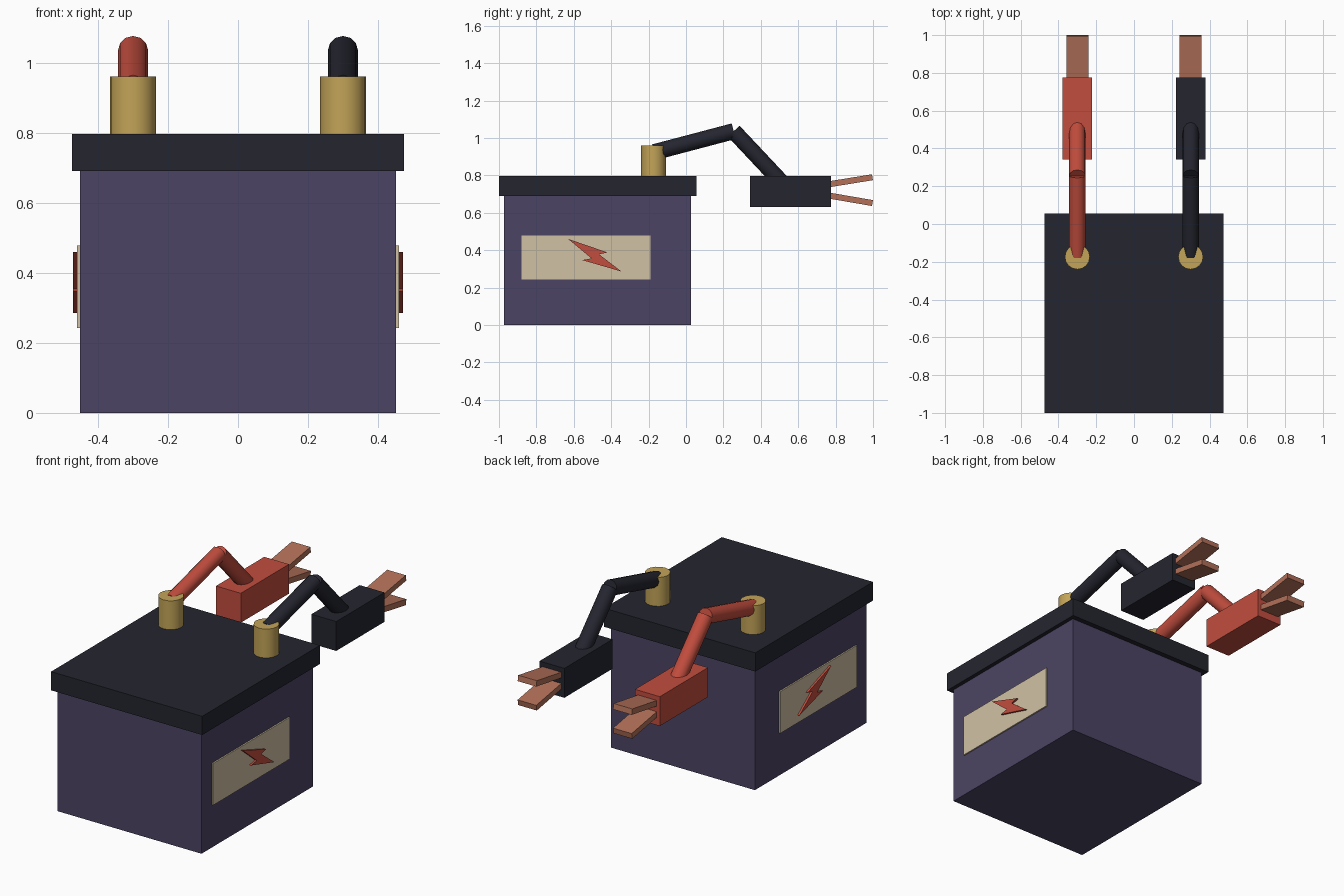
import bpy, bmesh, math
from mathutils import Vector

if "Cube" in bpy.data.objects:
    bpy.data.objects.remove(bpy.data.objects["Cube"], do_unlink=True)


def make_material(name, rgb):
    linear = [((c / 255 + 0.055) / 1.055) ** 2.4 for c in rgb]
    mat = bpy.data.materials.new(name)
    mat.use_nodes = True
    mat.diffuse_color = (*linear, 1)
    mat.node_tree.nodes["Principled BSDF"].inputs["Base Color"].default_value = (*linear, 1)
    return mat


PURPLE = make_material("case purple", (75, 68, 99))
BLACK = make_material("dark plastic", (36, 37, 47))
RED = make_material("red plastic", (194, 77, 62))
GOLD = make_material("brass", (195, 164, 88))
COPPER = make_material("copper", (178, 112, 89))
CREAM = make_material("label cream", (208, 193, 164))


def finish(name, bm, mat, smooth=False):
    bmesh.ops.recalc_face_normals(bm, faces=bm.faces)
    mesh = bpy.data.meshes.new(name)
    bm.to_mesh(mesh)
    bm.free()
    mesh.materials.append(mat)
    obj = bpy.data.objects.new(name, mesh)
    bpy.context.collection.objects.link(obj)
    if smooth:
        bpy.ops.object.select_all(action='DESELECT')
        obj.select_set(True)
        bpy.context.view_layer.objects.active = obj
        bpy.ops.object.shade_smooth_by_angle(angle=math.radians(40))
    return obj


def box(name, low, high, mat):
    low, high = Vector(low), Vector(high)
    bm = bmesh.new()
    bmesh.ops.create_cube(bm, size=1)
    bmesh.ops.scale(bm, vec=high - low, verts=bm.verts)
    bmesh.ops.translate(bm, vec=(low + high) / 2, verts=bm.verts)
    return finish(name, bm, mat)


def rod(name, start, end, radius, sides, mat):
    start, end = Vector(start), Vector(end)
    axis = end - start
    bm = bmesh.new()
    bmesh.ops.create_cone(bm, cap_ends=True, segments=sides, radius1=radius,
                          radius2=radius, depth=axis.length)
    obj = finish(name, bm, mat, smooth=True)
    obj.location = (start + end) / 2
    obj.rotation_euler = axis.to_track_quat('Z', 'Y').to_euler()
    return obj


def side_plate(name, points, x0, x1, mat):
    """Extrude a y-z outline between two x positions."""
    bm = bmesh.new()
    face = bm.faces.new([bm.verts.new((x0, y, z)) for y, z in points])
    new = bmesh.ops.extrude_face_region(bm, geom=[face])["geom"]
    verts = [v for v in new if isinstance(v, bmesh.types.BMVert)]
    bmesh.ops.translate(bm, vec=(x1 - x0, 0, 0), verts=verts)
    return finish(name, bm, mat)


def prong(name, x, start, end, mat):
    """Flat copper jaw running between two y-z points."""
    start, end = Vector((x, *start)), Vector((x, *end))
    axis = end - start
    bm = bmesh.new()
    bmesh.ops.create_cube(bm, size=1)
    bmesh.ops.scale(bm, vec=(0.117, axis.length, 0.032), verts=bm.verts)
    obj = finish(name, bm, mat)
    obj.location = (start + end) / 2
    obj.rotation_euler.x = math.atan2(axis.z, axis.y)
    return obj


# Case and overhanging lid
box("case", (-0.452, -0.973, 0), (0.452, 0.027, 0.7), PURPLE)
box("lid", (-0.475, -1, 0.691), (0.475, 0.056, 0.797), BLACK)

BOLT = [(-0.63, 0.46), (-0.42, 0.388), (-0.465, 0.378),
        (-0.345, 0.286), (-0.555, 0.347), (-0.505, 0.356)]
LABEL = [(-0.88, 0.242), (-0.19, 0.242), (-0.19, 0.479), (-0.88, 0.479)]

for side, s, plastic in (("left", 1, BLACK), ("right", -1, RED)):
    x = 0.3 * s
    # Side label with raised bolt sign
    side_plate(side + "_label", LABEL, 0.45 * s, 0.46 * s, CREAM)
    side_plate(side + "_bolt", BOLT, 0.455 * s, 0.471 * s, RED)

    # Terminal post and bent cable
    rod(side + "_terminal", (x, -0.174, 0.79), (x, -0.174, 0.961), 0.066, 16, GOLD)
    knee = (x, 0.255, 1.036)
    rod(side + "_upper_cable", (x, -0.17, 0.924), knee, 0.043, 12, plastic)
    rod(side + "_lower_cable", knee, (x, 0.535, 0.738), 0.043, 12, plastic)

    # Clamp with two spread jaws
    box(side + "_clamp", (x - 0.078, 0.342, 0.63), (x + 0.078, 0.775, 0.797), plastic)
    prong(side + "_upper_jaw", x, (0.7, 0.742), (0.997, 0.79), COPPER)
    prong(side + "_lower_jaw", x, (0.7, 0.703), (0.997, 0.652), COPPER)
